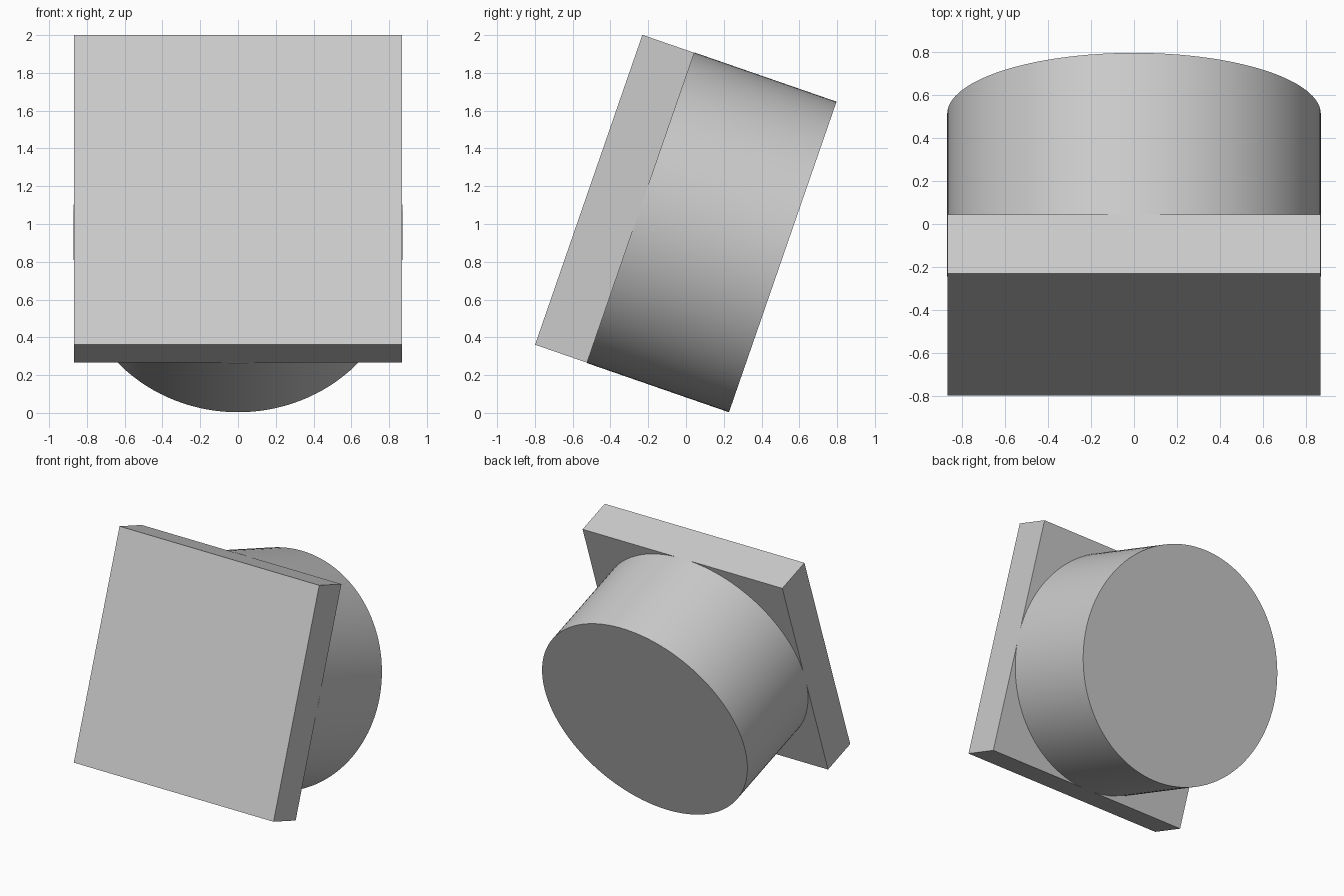
import bpy
import math
from mathutils import Matrix

cube = bpy.data.objects.get("Cube")
if cube:
    bpy.data.objects.remove(cube, do_unlink=True)

HALF = 0.868        # half width of the square plate
RADIUS = 0.87       # drum radius
PLATE = 0.291       # plate thickness
DEPTH = 0.796       # drum depth

# Joint plane between plate and drum, leaned back about x
lean = Matrix.Translation((0, -0.24, 1.086)) @ Matrix.Rotation(math.radians(-19.1), 4, "X")

grey = bpy.data.materials.new("light_grey")
grey.use_nodes = True
grey.diffuse_color = (0.6, 0.6, 0.6, 1)
grey.node_tree.nodes["Principled BSDF"].inputs["Base Color"].default_value = (0.6, 0.6, 0.6, 1)


def finish(name, local):
    obj = bpy.context.object
    obj.name = name
    obj.data.transform(local)
    obj.matrix_world = lean
    obj.data.materials.append(grey)
    return obj


# Square front plate
bpy.ops.mesh.primitive_cube_add(size=1)
finish("front_plate", Matrix.Translation((0, -PLATE / 2, 0))
       @ Matrix.Diagonal((2 * HALF, PLATE, 2 * HALF, 1)))

# Round drum behind the plate
bpy.ops.mesh.primitive_cylinder_add(vertices=128, radius=RADIUS, depth=DEPTH)
finish("rear_drum", Matrix.Translation((0, DEPTH / 2, 0))
       @ Matrix.Rotation(math.radians(90), 4, "X"))
bpy.ops.object.shade_smooth_by_angle(angle=math.radians(30))
